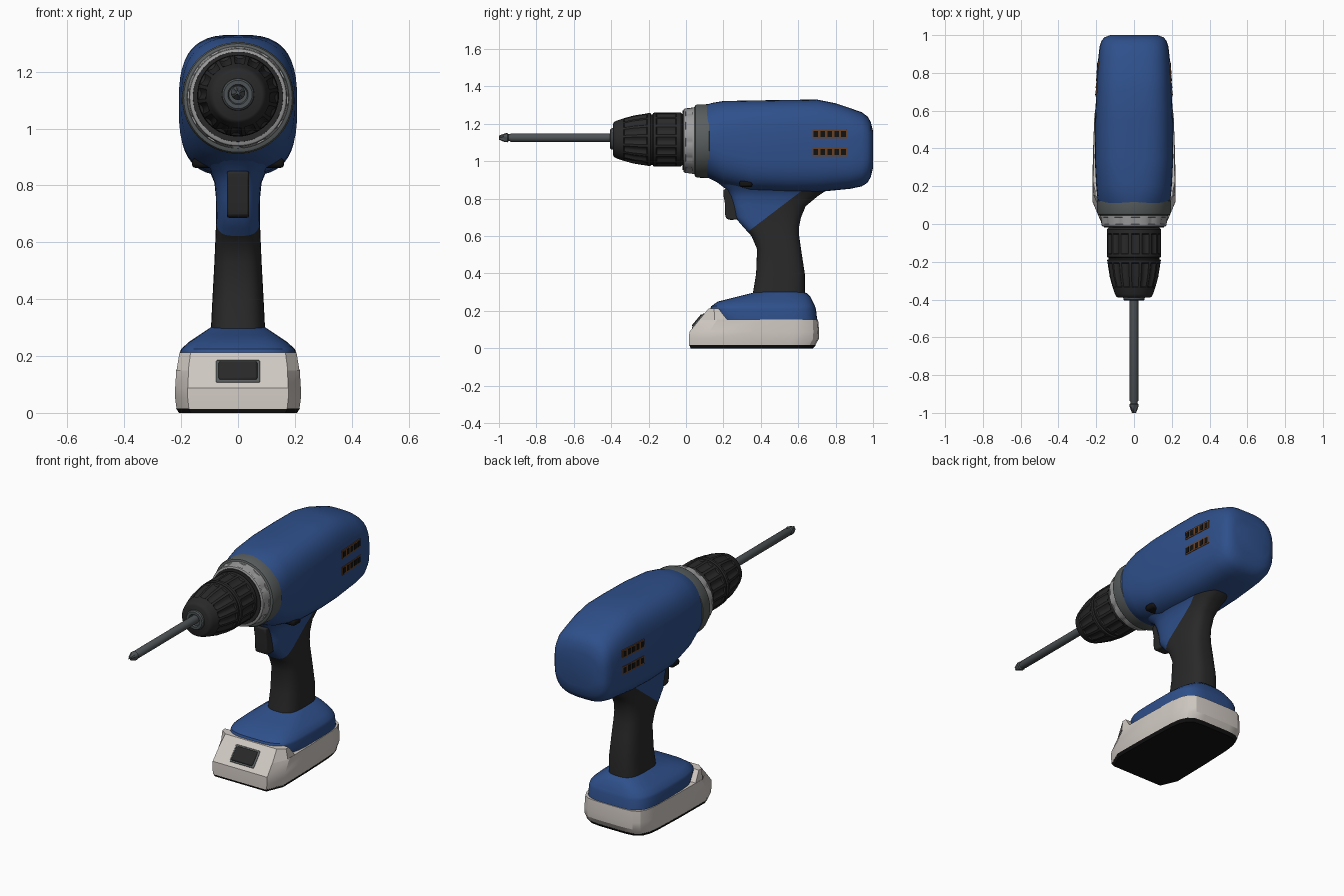
import bpy, bmesh, math
from mathutils import Vector


def mat(name, r, g, b):
    m = bpy.data.materials.new(name)
    m.diffuse_color = (r, g, b, 1)
    return m


BLUE = mat("blue_plastic", 0.028, 0.08, 0.26)
RUBBER = mat("dark_rubber", 0.022, 0.022, 0.022)
BLACK = mat("black", 0.006, 0.006, 0.006)
CREAM = mat("warm_grey", 0.64, 0.59, 0.55)
SILVER = mat("light_grey", 0.33, 0.33, 0.33)
GREY = mat("mid_grey", 0.10, 0.11, 0.11)
STEEL = mat("steel", 0.075, 0.085, 0.09)
BROWN = mat("vent_brown", 0.14, 0.055, 0.02)


def finish(name, bm, mats, angle=35):
    bmesh.ops.recalc_face_normals(bm, faces=bm.faces)
    me = bpy.data.meshes.new(name)
    for f in bm.faces:
        f.smooth = True
    bm.to_mesh(me)
    bm.free()
    me.set_sharp_from_angle(angle=math.radians(angle))
    for m in mats:
        me.materials.append(m)
    ob = bpy.data.objects.new(name, me)
    bpy.context.collection.objects.link(ob)
    return ob


def bridge(bm, rings):
    loops = [[bm.verts.new(p) for p in r] for r in rings]
    n = len(loops[0])
    for a, b in zip(loops, loops[1:]):
        for i in range(n):
            bm.faces.new((a[i], a[(i + 1) % n], b[(i + 1) % n], b[i]))
    bm.faces.new(loops[0])
    bm.faces.new(loops[-1])


def superellipse(n, segs=48):
    pts = []
    for i in range(segs):
        c, s = math.cos(math.tau * i / segs), math.sin(math.tau * i / segs)
        pts.append((math.copysign(abs(c) ** (2 / n), c), math.copysign(abs(s) ** (2 / n), s)))
    return pts


def loft(bm, rows, axis):
    """rows: position, low, high, half width, superellipse power or outline"""
    rings = []
    for pos, lo, hi, hx, shape in rows:
        pts = shape if isinstance(shape, list) else superellipse(shape)
        mid, half = (lo + hi) / 2, (hi - lo) / 2
        if axis == "y":
            rings.append([(hx * u, pos, mid + half * v) for u, v in pts])
        else:
            rings.append([(hx * u, mid + half * v, pos) for u, v in pts])
    bridge(bm, rings)


def lathe(name, profile, zc, material, segs=64, period=4, cut=2, angle=35):
    """profile: y, radius, groove depth"""
    bm = bmesh.new()
    rings = []
    for y, r, g in profile:
        ring = []
        for i in range(segs):
            rr = r - (g if i % period < cut else 0)
            a = math.tau * i / segs
            ring.append((rr * math.sin(a), y, zc + rr * math.cos(a)))
        rings.append(ring)
    bridge(bm, rings)
    return finish(name, bm, [material], angle)


def bevel(ob, width, segs=2):
    b = ob.modifiers.new("bevel", "BEVEL")
    b.width, b.segments = width, segs
    return ob


def box(name, loc, size, material, rot=(0, 0, 0), bev=0):
    bm = bmesh.new()
    bmesh.ops.create_cube(bm, size=1)
    bmesh.ops.scale(bm, vec=size, verts=bm.verts)
    ob = finish(name, bm, [material])
    ob.location, ob.rotation_euler = loc, rot
    if bev:
        bevel(ob, bev)
    return ob


def mirrored(half):
    return half + [(-u, v) for u, v in reversed(half)]


# motor housing
bm = bmesh.new()
loft(bm, [(0.11, 0.915, 1.303, 0.19, 2.1), (0.14, 0.90, 1.312, 0.194, 2.3),
          (0.2, 0.872, 1.322, 0.2, 2.6), (0.35, 0.84, 1.325, 0.208, 3),
          (0.55, 0.833, 1.328, 0.206, 3.1), (0.7, 0.835, 1.33, 0.2, 3.1),
          (0.8, 0.845, 1.31, 0.195, 3.1), (0.88, 0.853, 1.283, 0.189, 3.1),
          (0.94, 0.866, 1.262, 0.182, 3.1), (0.97, 0.885, 1.24, 0.172, 3),
          (0.988, 0.915, 1.21, 0.157, 3), (1.0, 0.965, 1.16, 0.125, 3)], "y")
finish("motor_housing", bm, [BLUE])

# handle: blue neck in front of a slanted seam, rubber grip behind it
bm = bmesh.new()
loft(bm, [(0.28, 0.355, 0.635, 0.096, 3), (0.4, 0.375, 0.635, 0.09, 3),
          (0.53, 0.38, 0.615, 0.083, 3), (0.6, 0.35, 0.605, 0.08, 3),
          (0.65, 0.305, 0.605, 0.078, 3), (0.7, 0.262, 0.615, 0.077, 3),
          (0.76, 0.25, 0.64, 0.078, 3), (0.81, 0.235, 0.70, 0.083, 3),
          (0.85, 0.215, 0.76, 0.1, 2.8), (0.9, 0.15, 0.80, 0.15, 2.6)], "z")
seam, normal = Vector((0, 0.34, 0.63)), Vector((0, -0.16, 0.21))
bmesh.ops.bisect_plane(bm, geom=bm.verts[:] + bm.edges[:] + bm.faces[:],
                       plane_co=seam, plane_no=normal)
for f in bm.faces:
    f.material_index = int((f.calc_center_median() - seam).dot(normal) < 0)
finish("handle", bm, [BLUE, RUBBER])

# foot of the handle
bm = bmesh.new()
loft(bm, [(0.145, 0.17, 0.702, 0.206, 4), (0.21, 0.13, 0.695, 0.205, 4),
          (0.225, 0.135, 0.69, 0.2, 4), (0.25, 0.17, 0.678, 0.172, 4),
          (0.275, 0.27, 0.665, 0.135, 3.5), (0.295, 0.35, 0.645, 0.105, 3),
          (0.308, 0.40, 0.60, 0.085, 3)], "z")
finish("handle_foot", bm, [BLUE])

# battery, its raised nose and the base pad
plan = mirrored([(0.8, -1), (1, -0.7), (0.985, 0), (0.95, 0.6), (0.91, 0.78),
                 (0.82, 0.91), (0.66, 0.98), (0.4, 1)])
bm = bmesh.new()
loft(bm, [(0.014, 0.016, 0.69, 0.216, plan), (0.05, 0.016, 0.71, 0.221, plan),
          (0.088, 0.018, 0.712, 0.221, plan), (0.155, 0.073, 0.706, 0.217, plan)], "z")
nose = mirrored([(0.81, -1), (1, 0.1), (1, 1)])
loft(bm, [(0.15, 0.069, 0.222, 0.216, nose), (0.212, 0.12, 0.175, 0.206, nose)], "z")
finish("battery", bm, [CREAM], 25)
bm = bmesh.new()
loft(bm, [(0, 0.024, 0.68, 0.208, plan), (0.017, 0.018, 0.694, 0.218, plan)], "z")
finish("base_pad", bm, [BLACK])

# battery release button with frame
box("button_frame", (0, 0.066, 0.145), (0.156, 0.012, 0.1), GREY, (-0.69, 0, 0), 0.005)
box("release_button", (0, 0.063, 0.147), (0.136, 0.018, 0.082), RUBBER, (-0.69, 0, 0), 0.007)

# trigger
bm = bmesh.new()
side = [(0.29, 0.855), (0.2, 0.85), (0.2, 0.82), (0.209, 0.77), (0.208, 0.72),
        (0.215, 0.692), (0.24, 0.686), (0.29, 0.69)]
bridge(bm, [[(x, y, z) for y, z in side] for x in (-0.039, 0.039)])
bevel(finish("trigger", bm, [RUBBER]), 0.008)

# direction switch poking out on both sides
box("direction_switch", (0, 0.32, 0.879), (0.325, 0.07, 0.034), BLACK, bev=0.012)

# air vents on both sides: thin plates with dark slots
for s in (-1, 1):
    tag = "right" if s > 0 else "left"
    for row, z in enumerate((1.05, 1.145)):
        box(f"vent_plate_{tag}_{row}", (s * 0.1945, 0.768, z), (0.008, 0.185, 0.048),
            BROWN, (0, 0, s * 0.064))
        for k in range(5):
            y = 0.694 + k * 0.037
            box(f"vent_slot_{tag}_{row}_{k}", (s * (0.1955 - 0.064 * (y - 0.768)), y, z),
                (0.009, 0.025, 0.032), BLACK, (0, 0, s * 0.064))

# gear collar and torque ring
lathe("gear_collar", [(0.045, 0.18, 0), (0.05, 0.191, 0), (0.06, 0.196, 0), (0.122, 0.197, 0),
                      (0.128, 0.19, 0)], 1.108, GREY)
lathe("torque_ring", [(-0.014, 0.164, 0), (-0.01, 0.17, 0), (-0.002, 0.173, 0), (-0.001, 0.173, 0.006),
                      (0.035, 0.178, 0.006), (0.036, 0.178, 0), (0.06, 0.181, 0)],
      1.11, SILVER, segs=72, period=6, cut=2)
lathe("chuck_plate", [(-0.018, 0.158, 0), (0.0, 0.16, 0)], 1.112, RUBBER)

# chuck with grooved sleeves
lathe("chuck", [(-0.01, 0.125, 0), (-0.022, 0.138, 0), (-0.028, 0.144, 0), (-0.05, 0.144, 0),
                (-0.056, 0.144, 0.009), (-0.155, 0.144, 0.009), (-0.16, 0.144, 0),
                (-0.174, 0.143, 0), (-0.179, 0.135, 0), (-0.186, 0.135, 0), (-0.191, 0.142, 0),
                (-0.205, 0.141, 0), (-0.21, 0.14, 0.009), (-0.28, 0.129, 0.009),
                (-0.33, 0.115, 0.009), (-0.335, 0.113, 0), (-0.37, 0.101, 0),
                (-0.384, 0.094, 0), (-0.39, 0.084, 0)], 1.116, RUBBER)

# chuck jaws collar and driver bit with a cross tip
lathe("jaw_collar", [(-0.38, 0.058, 0), (-0.4, 0.056, 0), (-0.406, 0.05, 0), (-0.406, 0.036, 0),
                     (-0.395, 0.032, 0)], 1.12, STEEL, segs=32)
lathe("driver_bit", [(-0.38, 0.023, 0), (-0.935, 0.023, 0), (-0.942, 0.019, 0), (-0.95, 0.019, 0),
                     (-0.955, 0.025, 0), (-0.965, 0.025, 0.004), (-0.985, 0.018, 0.007),
                     (-1.0, 0.011, 0.006)], 1.126, STEEL, segs=24, period=6, cut=3)
